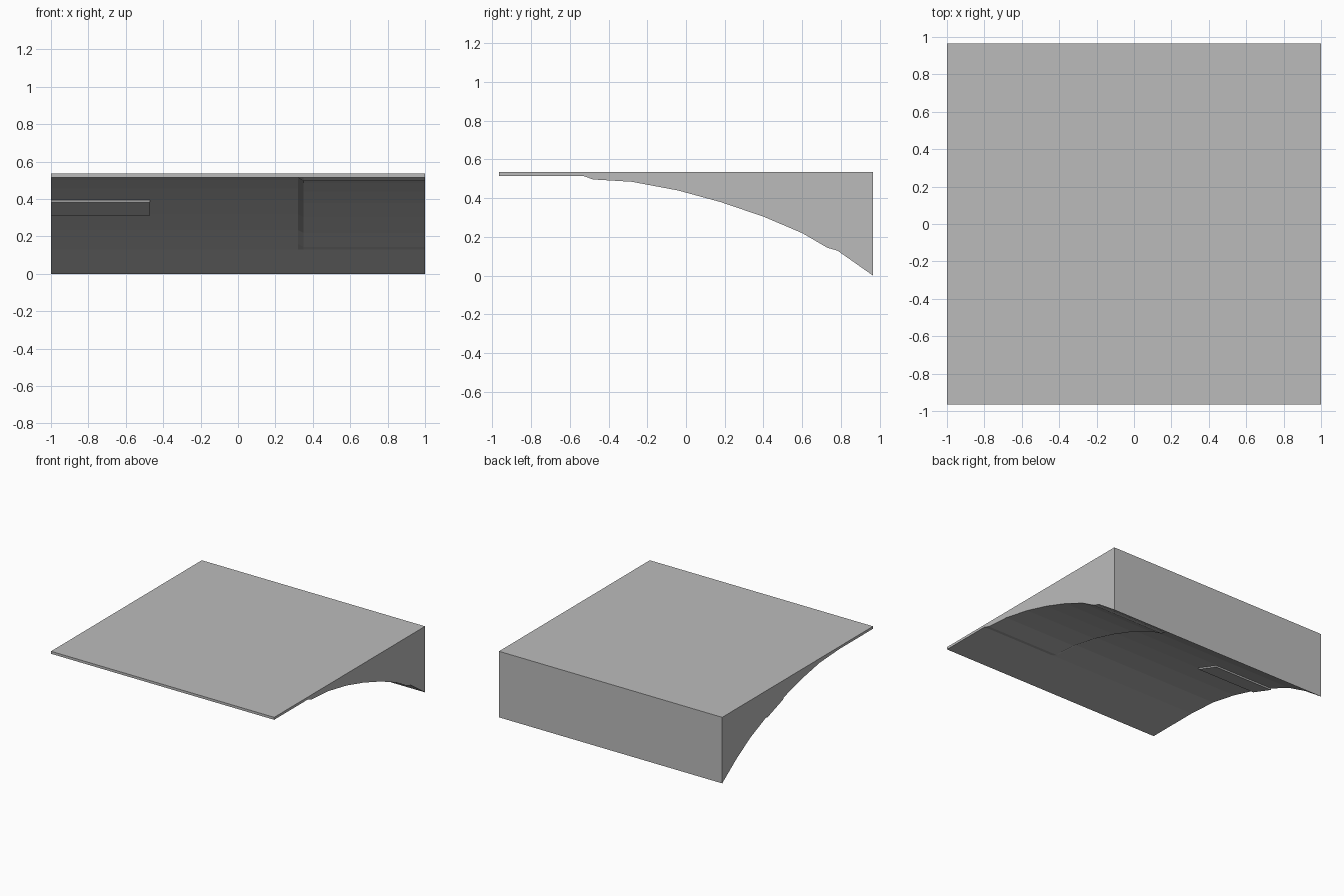
import bpy
import bmesh

cube = bpy.data.objects.get("Cube")
if cube:
    bpy.data.objects.remove(cube, do_unlink=True)

grey = bpy.data.materials.new("plain grey")
grey.use_nodes = True
grey.diffuse_color = (0.5, 0.5, 0.5, 1)
grey.node_tree.nodes["Principled BSDF"].inputs["Base Color"].default_value = (0.5, 0.5, 0.5, 1)

TOP, HALF = 0.535, 0.965
# Underside curve as (y, z), front to back
CURVE = [(-HALF, 0.515), (-0.53, 0.515), (-0.28, 0.5), (-0.04, 0.455), (0.18, 0.395),
         (0.4, 0.32), (0.6, 0.235), (0.78, 0.13), (HALF, 0.0)]


def under(y):
    """Height of the underside at y."""
    for (y0, z0), (y1, z1) in zip(CURVE, CURVE[1:]):
        if y <= y1:
            return z0 + (z1 - z0) * (y - y0) / (y1 - y0)


def loft(name, rings):
    """Join equal rings of points into a closed solid."""
    bm = bmesh.new()
    rows = [[bm.verts.new(p) for p in ring] for ring in rings]
    n = len(rows[0])
    for a, b in zip(rows, rows[1:]):
        for i in range(n):
            j = (i + 1) % n
            bm.faces.new((a[i], a[j], b[j], b[i]))
    bm.faces.new(rows[0])
    bm.faces.new(rows[-1])
    bmesh.ops.recalc_face_normals(bm, faces=bm.faces)
    mesh = bpy.data.meshes.new(name)
    bm.to_mesh(mesh)
    bm.free()
    mesh.materials.append(grey)
    obj = bpy.data.objects.new(name, mesh)
    bpy.context.collection.objects.link(obj)
    return obj


def raised_pad(name, x0, x1, y0, y1, depth, ramp_left, ramp_ends):
    """Pad that follows the underside, with sloped edges."""
    inner = [y for y, z in CURVE if y0 + ramp_ends < y < y1 - ramp_ends]
    steps = [(y, depth) for y in [y0 + ramp_ends] + inner + [y1 - ramp_ends]]
    steps = [(y0, 0.001)] + steps + [(y1, 0.001)]
    rings = []
    for y, d in steps:
        z = under(y)
        rings.append([(x0, y, z), (x0 + ramp_left, y, z - d), (x1, y, z - d), (x1, y, z)])
    return loft(name, rings)


# Wedge body with flat top and curved underside
outline = CURVE + [(HALF, TOP), (-HALF, TOP)]
loft("wedge_body", [[(x, y, z) for y, z in outline] for x in (-1, 1)])

# Wide raised panel on the left half of the underside
raised_pad("underside_panel", 0.32, 1, -0.53, 0.78, 0.016, 0.03, 0.05)

# Small raised plate at the right edge of the underside
raised_pad("small_plate", -1, -0.47, 0.18, 0.39, 0.012, 0, 0.004)
